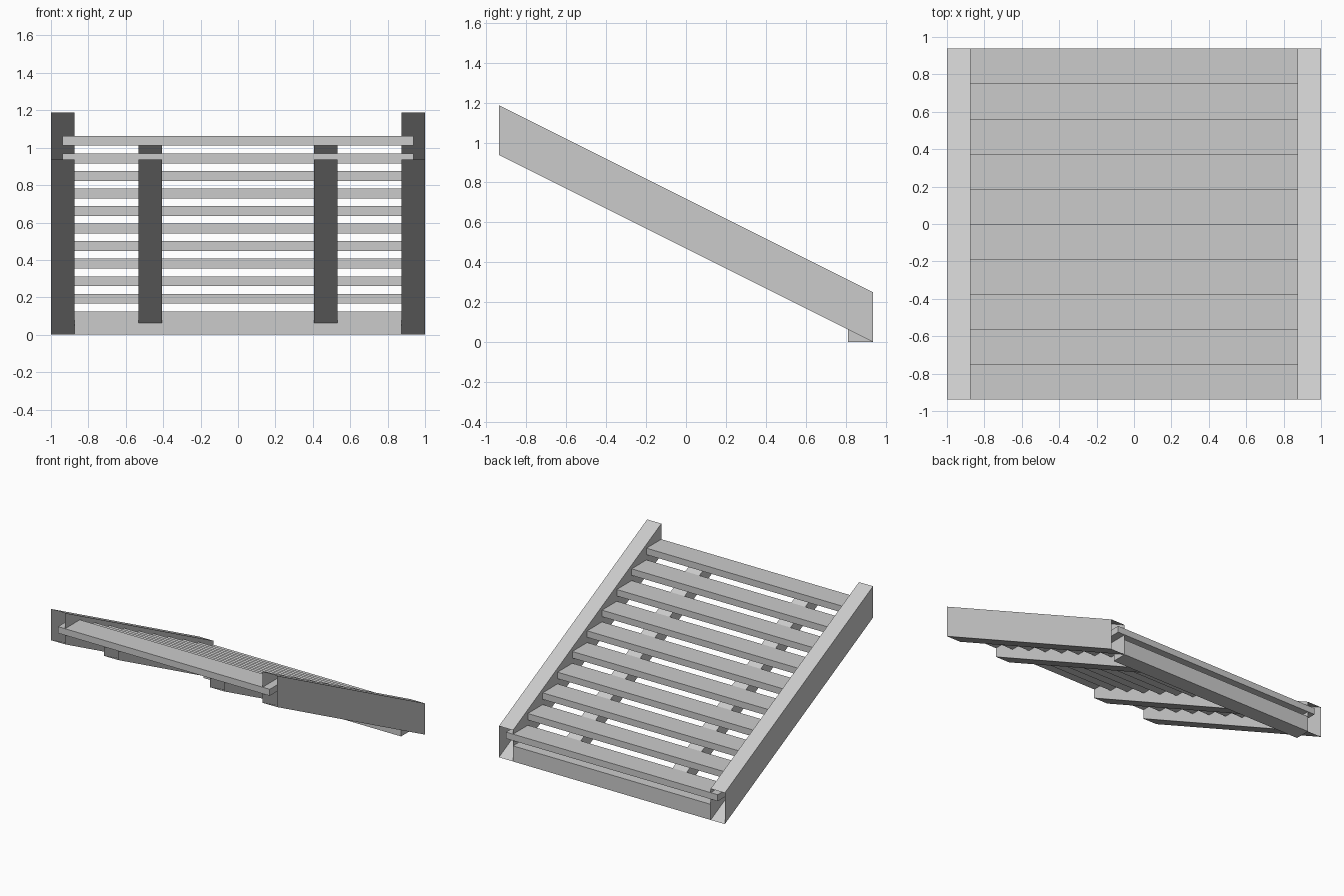
import bpy
import bmesh

if "Cube" in bpy.data.objects:
    bpy.data.objects.remove(bpy.data.objects["Cube"], do_unlink=True)

# Main dimensions
HALF_Y = 0.9375
SLOPE = 0.5
BEAM_W = 0.125
STEPS = 10
RUN = 2 * HALF_Y / STEPS
TREAD_T = 0.052

grey = bpy.data.materials.new("plain_grey")
grey.use_nodes = True
grey.diffuse_color = (0.6, 0.6, 0.6, 1)
grey.node_tree.nodes["Principled BSDF"].inputs["Base Color"].default_value = (0.6, 0.6, 0.6, 1)


def finish(name, bm):
    mesh = bpy.data.meshes.new(name)
    bm.to_mesh(mesh)
    bm.free()
    mesh.materials.append(grey)
    obj = bpy.data.objects.new(name, mesh)
    bpy.context.collection.objects.link(obj)
    return obj


def box(name, x0, x1, y0, y1, z0, z1):
    bm = bmesh.new()
    bmesh.ops.create_cube(bm, size=1)
    for v in bm.verts:
        v.co.x = x1 if v.co.x > 0 else x0
        v.co.y = y1 if v.co.y > 0 else y0
        v.co.z = z1 if v.co.z > 0 else z0
    return finish(name, bm)


def underside(y):
    return (HALF_Y - y) * SLOPE


def sloped_beam(name, x, y_end, height):
    """Hollow beam with open ends and plumb-cut tips, following the slope."""
    bm = bmesh.new()
    rings = []
    for y in (-HALF_Y, y_end):
        z = underside(y)
        left, right = x - BEAM_W / 2, x + BEAM_W / 2
        corners = [(left, z), (right, z), (right, z + height), (left, z + height)]
        rings.append([bm.verts.new((cx, y, cz)) for cx, cz in corners])
    near, far = rings
    for i in range(4):
        j = (i + 1) % 4
        bm.faces.new((near[i], far[i], far[j], near[j]))
    # Make the walls face outward
    centre = sum((v.co for v in near + far), near[0].co * 0) / 8
    bm.normal_update()
    for f in bm.faces:
        if f.normal.dot(f.calc_center_median() - centre) < 0:
            f.normal_flip()
    return finish(name, bm)


# Side stringers and inner support rails
for side, s in (("left", 1), ("right", -1)):
    sloped_beam(side + "_stringer", s * (1 - BEAM_W / 2), HALF_Y, 0.25)
    sloped_beam(side + "_support_rail", s * 0.469, HALF_Y - BEAM_W, BEAM_W)

# Treads, housed halfway into the stringers
for i in range(STEPS):
    y = -HALF_Y + i * RUN
    top = underside(y) + BEAM_W
    box(f"tread_{i + 1}", -0.9375, 0.9375, y, y + RUN, top - TREAD_T, top)

# Bottom cross beam
box("bottom_beam", -0.875, 0.875, HALF_Y - BEAM_W, HALF_Y, 0, BEAM_W)
